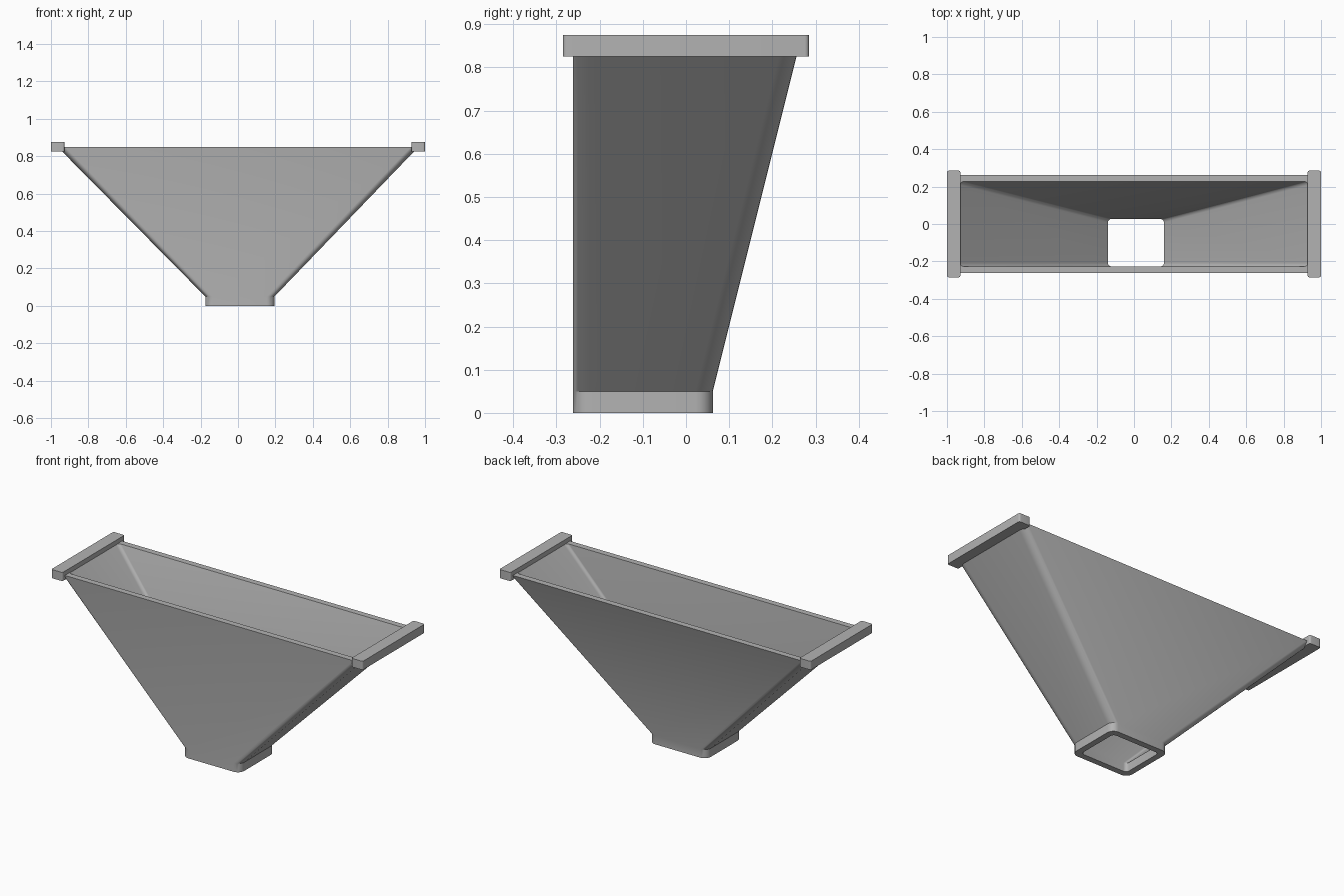
import bpy, bmesh, math

cube = bpy.data.objects.get("Cube")
if cube:
    bpy.data.objects.remove(cube, do_unlink=True)

grey = bpy.data.materials.new("plain_grey")
grey.use_nodes = True
colour = (0.45, 0.45, 0.45, 1)
grey.diffuse_color = colour
grey.node_tree.nodes["Principled BSDF"].inputs["Base Color"].default_value = colour

CORNER_STEPS = 6


def rounded_ring(bm, x0, x1, y0, y1, radius, z):
    """Ring of vertices around a rounded rectangle, counterclockwise."""
    corners = [(x1, y1, -1, -1), (x0, y1, 1, -1), (x0, y0, 1, 1), (x1, y0, -1, 1)]
    ring = []
    for i, (x, y, sx, sy) in enumerate(corners):
        for s in range(CORNER_STEPS + 1):
            a = math.pi / 2 * (i + s / CORNER_STEPS)
            ring.append(bm.verts.new((x + radius * (sx + math.cos(a)),
                                      y + radius * (sy + math.sin(a)), z)))
    return ring


def loft(name, sections, closed):
    """Skin a list of rounded rectangles; close into a tube or cap the ends."""
    bm = bmesh.new()
    rings = [rounded_ring(bm, *s) for s in sections]
    pairs = list(zip(rings, rings[1:]))
    if closed:
        pairs.append((rings[-1], rings[0]))
    else:
        bm.faces.new(rings[0])
        bm.faces.new(rings[-1])
    for a, b in pairs:
        for i in range(len(a)):
            j = (i + 1) % len(a)
            bm.faces.new((a[i], a[j], b[j], b[i]))
    bmesh.ops.recalc_face_normals(bm, faces=bm.faces)
    mesh = bpy.data.meshes.new(name)
    bm.to_mesh(mesh)
    bm.free()
    mesh.materials.append(grey)
    obj = bpy.data.objects.new(name, mesh)
    bpy.context.collection.objects.link(obj)
    bpy.ops.object.select_all(action='DESELECT')
    obj.select_set(True)
    bpy.context.view_layer.objects.active = obj
    bpy.ops.object.shade_smooth_by_angle(angle=math.radians(30))
    return obj


# Hopper body: vertical neck, flared walls, open rim, hollow inside
WALL = 0.035
NECK_TOP, RIM = 0.05, 0.85
neck = (-0.175, 0.195, -0.262, 0.062)
mouth = (-0.965, 0.965, -0.262, 0.262)


def inset(rect):
    x0, x1, y0, y1 = rect
    return (x0 + WALL, x1 - WALL, y0 + WALL, y1 - WALL)


outer, inner = 0.04, 0.02
loft("hopper_body", [
    (*neck, outer, 0), (*neck, outer, NECK_TOP), (*mouth, outer, RIM),
    (*inset(mouth), inner, RIM), (*inset(neck), inner, NECK_TOP),
    (*inset(neck), inner, 0)], closed=True)

# Hanging rails across both ends of the mouth
for side, x0, x1 in (("left", 0.928, 1.0), ("right", -1.0, -0.928)):
    rail = (x0, x1, -0.285, 0.285, 0.01)
    loft(side + "_rail", [(*rail, 0.825), (*rail, 0.875)], closed=False)
